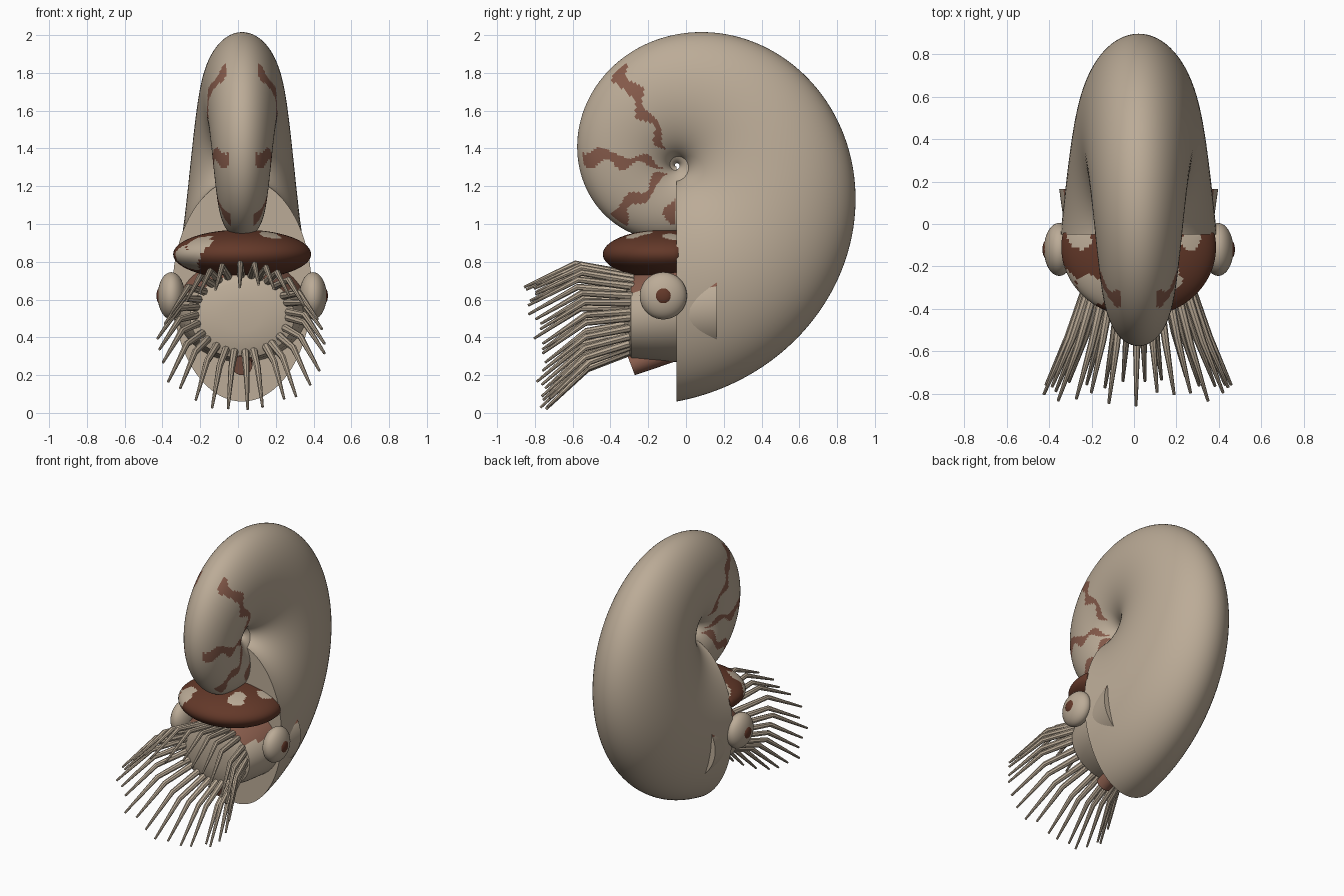
import bpy, bmesh, math, random
from math import sin, cos, pi, exp, radians
from mathutils import Vector, Matrix

random.seed(4)
if "Cube" in bpy.data.objects:
    bpy.data.objects.remove(bpy.data.objects["Cube"])

MID = 0.022                                # plane of symmetry
HUB = Vector((MID, -0.05, 1.31))           # spiral centre


def material(name, rgb):
    m = bpy.data.materials.new(name)
    m.use_nodes = True
    m.diffuse_color = (*rgb, 1)
    m.node_tree.nodes["Principled BSDF"].inputs["Base Color"].default_value = (*rgb, 1)
    return m


BEIGE = material("beige", (0.50, 0.41, 0.31))
RUST = material("rust brown", (0.24, 0.105, 0.07))
BROWN = material("dark brown", (0.125, 0.04, 0.022))


def finish(name, bm, mats, rule=None):
    """Turn a bmesh into a smooth object, painting faces by a rule."""
    bmesh.ops.recalc_face_normals(bm, faces=bm.faces)
    if rule:
        for f in bm.faces:
            f.material_index = rule(f.calc_center_median())
    mesh = bpy.data.meshes.new(name)
    bm.to_mesh(mesh)
    bm.free()
    for m in mats:
        mesh.materials.append(m)
    ob = bpy.data.objects.new(name, mesh)
    bpy.context.collection.objects.link(ob)
    bpy.ops.object.select_all(action='DESELECT')
    ob.select_set(True)
    bpy.context.view_layer.objects.active = ob
    bpy.ops.object.shade_smooth_by_angle(angle=radians(40))
    return ob


def loft(bm, rings):
    """Skin a row of point rings and close both ends."""
    rows = [[bm.verts.new(p) for p in ring] for ring in rings]
    n = len(rows[0])
    for a, b in zip(rows, rows[1:]):
        for i in range(n):
            j = (i + 1) % n
            bm.faces.new((a[i], a[j], b[j], b[i]))
    bm.faces.new(rows[0])
    bm.faces.new(rows[-1][::-1])


def tube(bm, points, radii, sides):
    rings = []
    for i, p in enumerate(points):
        d = (points[min(i + 1, len(points) - 1)] - points[max(i - 1, 0)]).normalized()
        u = d.cross(Vector((0, 0, 1))).normalized()
        v = u.cross(d)
        rings.append([p + radii[i] * (u * cos(k * 2 * pi / sides) + v * sin(k * 2 * pi / sides))
                      for k in range(sides)])
    loft(bm, rings)


def ellipsoid(name, centre, size, mats, rule=None, segs=32, limit_y=None):
    bm = bmesh.new()
    bmesh.ops.create_uvsphere(bm, u_segments=segs, v_segments=segs * 3 // 4, radius=1)
    bmesh.ops.transform(bm, verts=bm.verts,
                        matrix=Matrix.Translation(centre) @ Matrix.Diagonal((*size, 1)))
    if limit_y is not None:
        for v in bm.verts:
            v.co.y = min(v.co.y, limit_y)
    return finish(name, bm, mats, rule)


# Coiled shell: an ellipse swept along a shrinking spiral
def spiral_radius(t):
    return 1.25 * exp(-0.1874 * t)


def shell_ring(t, n=80):
    r, a = spiral_radius(t), t - pi / 2
    ring = []
    for k in range(n):
        s = 2 * pi * k / n
        d = r * (0.527 + 0.473 * cos(s))
        ring.append(HUB + Vector((0.295 * r * sin(s), d * cos(a), d * sin(a))))
    return ring


# Wavy flames on the front half: (angle in degrees, start and end as shares of the radius)
FLAMES = [(121, 0.16, 0.97), (174, 0.14, 1.0), (220, 0.14, 1.0), (267, 0.4, 0.8)]


def flame_rule(p):
    rel = p - HUB
    d = math.hypot(rel.y, rel.z)
    a = math.atan2(rel.z, rel.y) % (2 * pi)
    if a < pi / 2 or a > radians(269):
        return 0
    r = spiral_radius(a + pi / 2)
    share = d / r
    if abs(rel.x) < 0.125 * r:
        return 0
    for i, (deg, lo, hi) in enumerate(FLAMES):
        bend = 0.022 * sin(d * 32 + i * 2)
        width = 0.008 + 0.035 * share + 0.010 * sin(d * 45 + i)
        if lo < share < hi and abs((a - radians(deg)) * d + bend) < width:
            return 1
    return 0


bm = bmesh.new()
loft(bm, [shell_ring(4 * pi * i / 440) for i in range(441)])
finish("shell", bm, [BEIGE, RUST], flame_rule)

# Head: a tapering oval with a shallow domed face and a rusty top
bm = bmesh.new()
rings = []
for y, a, b, z in [(0.165, 0.375, 0.30, 0.575), (-0.05, 0.345, 0.275, 0.545),
                   (-0.20, 0.315, 0.245, 0.525), (-0.29, 0.275, 0.22, 0.51),
                   (-0.31, 0.22, 0.18, 0.51), (-0.325, 0.10, 0.08, 0.51)]:
    rings.append([Vector((MID + a * cos(k * pi / 48), y, z + b * sin(k * pi / 48)))
                  for k in range(96)])
loft(bm, rings)
finish("head", bm, [BEIGE, RUST],
       lambda p: 1 if p.z > 0.655 + 0.06 * p.y and p.y > -0.29 else 0)

# Hood with pale blotches
BLOTCHES = [((-0.20, -0.31, 0.88), 0.085), ((-0.28, -0.26, 0.81), 0.08),
            ((-0.27, -0.07, 0.93), 0.06), ((0.17, -0.25, 0.94), 0.065),
            ((0.26, -0.08, 0.93), 0.05)]


def blotch_rule(p):
    wobble = 0.010 * sin(p.x * 50) + 0.008 * sin(p.y * 60 + p.z * 40)
    return int(any((p - Vector(c)).length < r + wobble for c, r in BLOTCHES))


ellipsoid("hood", (MID, -0.11, 0.84), (0.365, 0.33, 0.13), [BROWN, BEIGE],
          blotch_rule, 96, limit_y=-0.04)

# Eyes with pupils
for side, label in ((1, "left"), (-1, "right")):
    ellipsoid(label + "_eye", (MID + side * 0.375, -0.12, 0.62), (0.072, 0.125, 0.125), [BEIGE])
    ellipsoid(label + "_pupil", (MID + side * 0.433, -0.12, 0.62), (0.021, 0.045, 0.045),
              [BROWN], segs=24)

# Funnel under the head
bm = bmesh.new()
tube(bm, [Vector((MID, 0.0, 0.36)), Vector((MID, -0.29, 0.25))], [0.065, 0.054], 20)
finish("funnel", bm, [RUST])

# Ring of drooping tentacles
bm = bmesh.new()
COUNT = 28
for i in range(COUNT):
    a = 2 * pi * (i + 0.25) / COUNT + random.uniform(-0.05, 0.05)
    c, s = cos(a), sin(a)
    k = random.uniform(0.92, 1.06)
    reach = (0.51 + 0.04 * s) * k
    base = Vector((MID + 0.24 * c, -0.28, 0.53 + 0.20 * s))
    mid = base + Vector((0.10 * c * k, -0.53 * reach, 0.08 * s - 0.02))
    tip = base + Vector((0.21 * c * k, -reach, 0.13 * s - 0.185 * k))
    tube(bm, [base, mid, tip], [0.022, 0.017, 0.007], 8)
finish("tentacles", bm, [BEIGE])
